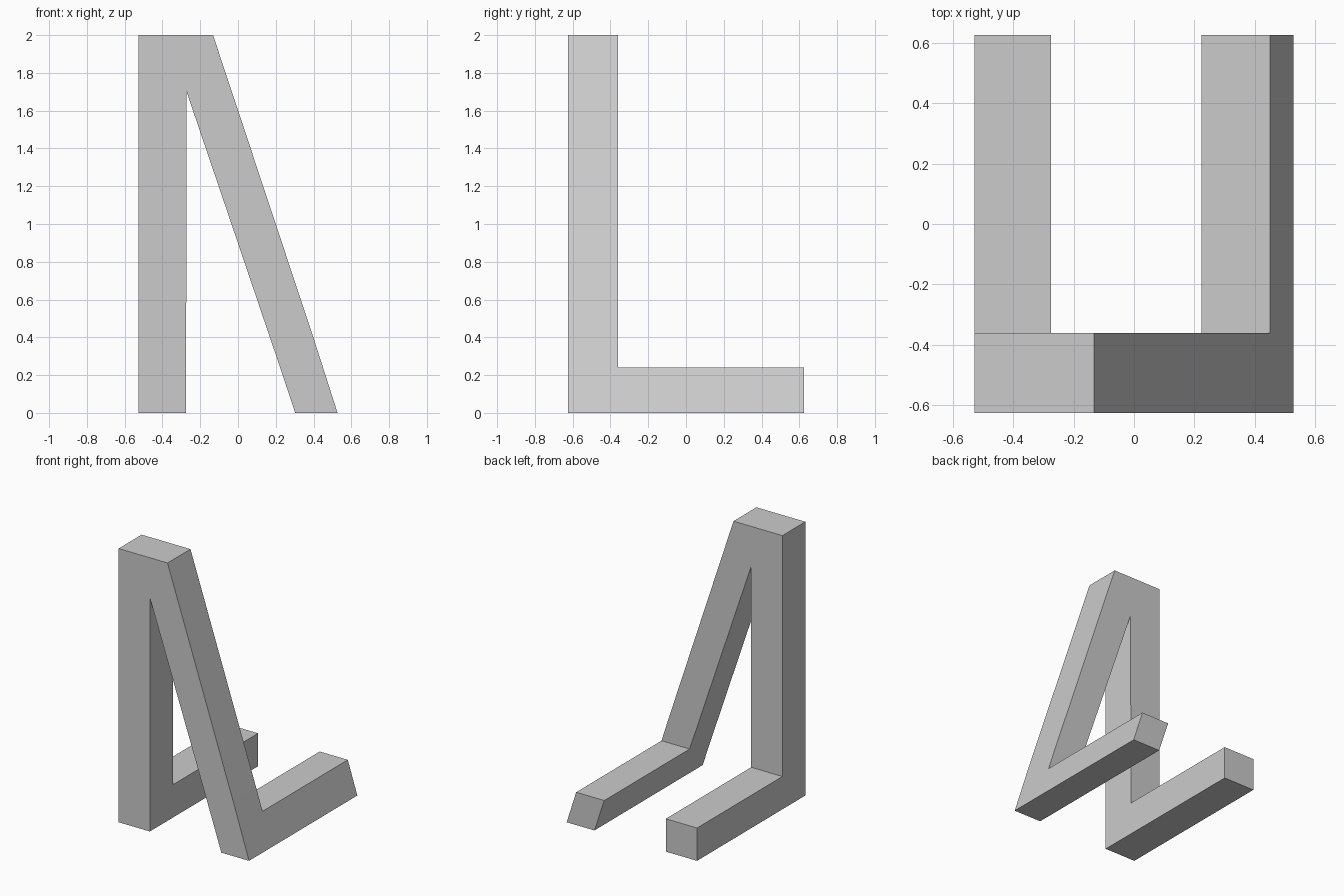
import bpy
import bmesh
from math import radians

cube = bpy.data.objects.get("Cube")
if cube:
    bpy.data.objects.remove(cube, do_unlink=True)

FRONT, FRAME_BACK, FOOT_BACK = -0.625, -0.36, 0.625
FOOT_TOP = 0.24

# Plain grey
grey = bpy.data.materials.new("plain_grey")
grey.use_nodes = True
colour = (0.6, 0.6, 0.6, 1)
grey.diffuse_color = colour
grey.node_tree.nodes["Principled BSDF"].inputs["Base Color"].default_value = colour

# Front profile: two foot sections and the frame joining them, as (x, z)
left_top = [(-0.275, FOOT_TOP), (-0.527, FOOT_TOP)]
right_top = [(0.45, FOOT_TOP), (0.223, FOOT_TOP)]
post_foot = [(-0.527, 0), (-0.275, 0)] + left_top
slant_foot = [(0.303, 0), (0.527, 0)] + right_top
frame = left_top[::-1] + [(-0.272, 1.70)] + right_top[::-1] + [
    (0.402, 0.39), (-0.132, 2), (-0.527, 2)]

bm = bmesh.new()
verts = {}


def add_face(points):
    for p in points:
        if p not in verts:
            verts[p] = bm.verts.new((p[0], FRONT, p[1]))
    return bm.faces.new([verts[p] for p in points])


def extrude(faces, depth):
    result = bmesh.ops.extrude_face_region(bm, geom=faces)["geom"]
    moved = [g for g in result if isinstance(g, bmesh.types.BMVert)]
    bmesh.ops.translate(bm, verts=moved, vec=(0, depth, 0))
    return [g for g in result if isinstance(g, bmesh.types.BMFace)]


# Upright frame, then the two feet drawn out of its back
profile = [add_face(p) for p in (post_foot, slant_foot, frame)]
back = extrude(profile, FRAME_BACK - FRONT)
feet = [f for f in back if f.calc_center_median().z < FOOT_TOP]
old_feet = [f for f in feet]
extrude(old_feet, FOOT_BACK - FRAME_BACK)
leftover = [f for f in old_feet if f.is_valid]
if leftover:
    bmesh.ops.delete(bm, geom=leftover, context='FACES_ONLY')

# Restore the front faces if the extrusion consumed them
for p in (post_foot, slant_foot, frame):
    corners = [verts[q] for q in p]
    if not bm.faces.get(corners):
        bm.faces.new(corners)

# Merge coplanar faces and face everything outwards
bmesh.ops.recalc_face_normals(bm, faces=bm.faces[:])
bmesh.ops.dissolve_limit(bm, angle_limit=radians(0.2),
                         verts=bm.verts[:], edges=bm.edges[:])
bmesh.ops.recalc_face_normals(bm, faces=bm.faces[:])

mesh = bpy.data.meshes.new("stand_frame")
bm.to_mesh(mesh)
bm.free()
mesh.materials.append(grey)
stand = bpy.data.objects.new("stand_frame", mesh)
bpy.context.collection.objects.link(stand)
